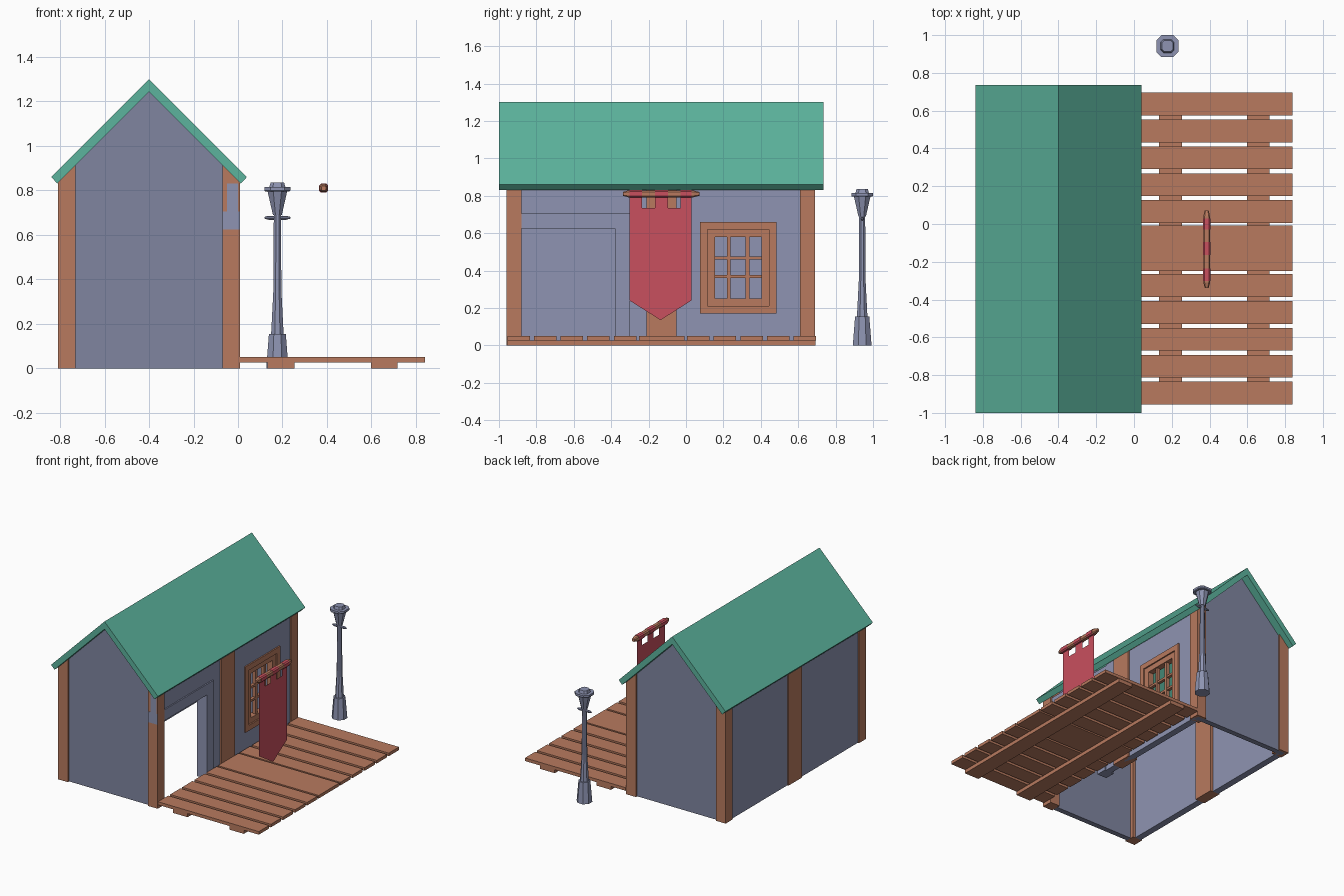
import bpy, bmesh, math
from mathutils import Vector

if "Cube" in bpy.data.objects:
    bpy.data.objects.remove(bpy.data.objects["Cube"])

def mat(name, r, g, b):
    m = bpy.data.materials.new(name)
    m.diffuse_color = (r, g, b, 1)
    m.use_nodes = True
    m.node_tree.nodes["Principled BSDF"].inputs["Base Color"].default_value = m.diffuse_color
    return m

WOOD = mat("brown wood", .479, .195, .114)
STONE = mat("blue grey", .271, .296, .445)
GABLE = mat("dark blue grey", .216, .235, .352)
GREEN = mat("green roof", .107, .456, .337)
RED = mat("red cloth", .584, .080, .112)

def finish(bm, name, material):
    bmesh.ops.recalc_face_normals(bm, faces=bm.faces)
    me = bpy.data.meshes.new(name)
    bm.to_mesh(me)
    bm.free()
    me.materials.append(material)
    ob = bpy.data.objects.new(name, me)
    bpy.context.collection.objects.link(ob)
    return ob

def boxes(name, material, *spans):
    """Boxes given as (x0, x1, y0, y1, z0, z1), in one object."""
    bm = bmesh.new()
    for x0, x1, y0, y1, z0, z1 in spans:
        r = bmesh.ops.create_cube(bm, size=1)
        for v in r['verts']:
            v.co = ((x0 + x1) / 2 + v.co.x * (x1 - x0),
                    (y0 + y1) / 2 + v.co.y * (y1 - y0),
                    (z0 + z1) / 2 + v.co.z * (z1 - z0))
    return finish(bm, name, material)

def prism(name, material, pts, y0, y1):
    """Profile in x, z extruded along y."""
    bm = bmesh.new()
    f = bm.faces.new([bm.verts.new((x, y0, z)) for x, z in pts])
    ext = bmesh.ops.extrude_face_region(bm, geom=[f])
    moved = [g for g in ext['geom'] if isinstance(g, bmesh.types.BMVert)]
    bmesh.ops.translate(bm, verts=moved, vec=(0, y1 - y0, 0))
    return finish(bm, name, material)

def loft(name, material, origin, axis, rings, cut=.42):
    """Chamfered-square sections (position, half width) lofted along an axis."""
    bm = bmesh.new()
    prev = None
    for t, h in rings:
        c = h * cut
        sec = [(h, -c), (h, c), (c, h), (-c, h), (-h, c), (-h, -c), (-c, -h), (c, -h)]
        loop = []
        for a, b in sec:
            off = {'x': (t, a, b), 'y': (a, t, b), 'z': (a, b, t)}[axis]
            loop.append(bm.verts.new(Vector(origin) + Vector(off)))
        if prev:
            for i in range(8):
                j = (i + 1) % 8
                bm.faces.new((prev[i], prev[j], loop[j], loop[i]))
        else:
            bm.faces.new(loop)
        prev = loop
    bm.faces.new(prev)
    return finish(bm, name, material)

CX, CY = -.4, -.135          # house centre
APEX = 1.243                 # underside of the ridge
under = lambda x: APEX - abs(x - CX)

# roof: one bent slab with square-cut eaves
prism("roof", GREEN, [(CX, 1.3), (.04, .86), (.012, .831), (CX, APEX),
                      (2 * CX - .012, .831), (2 * CX - .04, .86)], -1, .735)

# posts with tops cut to the roof slope
for side, (a, b) in (("right", (-.07, .01)), ("left", (-.81, -.73))):
    prof = [(a, 0), (b, 0), (b, under(b)), (a, under(a))]
    for part, y0, y1 in (("front", -.96, -.88), ("middle", -.21, -.05), ("back", .61, .69)):
        prism(f"{side}_{part}_post", WOOD, prof, y0, y1)

# gable walls
for part, y0, y1 in (("front", -.945, -.905), ("back", .635, .675)):
    prism(f"{part}_gable_wall", GABLE,
          [(-.79, 0), (-.01, 0), (-.01, under(-.01)), (CX, APEX), (-.79, under(-.79))], y0, y1)

# long walls, the right one with a doorway and a window opening
boxes("left_wall", STONE, (-.80, -.75, -.92, .65, 0, .84))
X = (-.05, 0)
boxes("right_wall", STONE,
      (*X, -.961, -.30, .70, .832), (*X, -.30, .11, 0, .84),
      (*X, .11, .45, 0, .21), (*X, .11, .45, .625, .84), (*X, .45, .65, 0, .84))
boxes("door_frame", STONE,
      (-.07, .0095, -.961, -.30, .625, .705), (-.07, .0095, -.38, -.30, 0, .625))

# window: outer trim, inner frame and glazing bars
def frame(name, x0, x1, y0, y1, z0, z1, w):
    boxes(name, WOOD, (x0, x1, y0, y0 + w, z0, z1), (x0, x1, y1 - w, y1, z0, z1),
          (x0, x1, y0 + w, y1 - w, z0, z0 + w), (x0, x1, y0 + w, y1 - w, z1 - w, z1))

frame("window_trim", -.06, .01, .075, .485, .17, .66, .04)
frame("window_frame", -.045, 0, .113, .447, .208, .622, .042)
bars = [(-.035, -.008, y - .01, y + .01, .25, .585) for y in (.229, .329)]
bars += [(-.033, -.01, .155, .405, z - .008, z + .008) for z in (.367, .467)]
boxes("window_bars", WOOD, *bars)

# deck: five planks, a wide one, five planks, on two joists
planks = [(.01, .84, -.25, -.008, .027, .05)]
for i in range(5):
    s = -.955 + i * .1423
    planks.append((.01, .84, s, s + .12, .027, .05))
    planks.append((.01, .84, -.26 - s - .12, -.26 - s, .027, .05))
boxes("deck_planks", WOOD, *planks)
boxes("deck_joists", WOOD, *[(x, x + .12, -.955, .692, 0, .027) for x in (.133, .597)])

# banner: rod, cloth loops and pointed cloth
BX, BZ = .385, .81
loft("banner_rod", WOOD, (BX, 0, BZ), 'y',
     [(-.338, .010), (-.31, .018), (.04, .018), (.072, .010)], .6)
for i, y in enumerate((-.302, -.165, -.030)):
    loft(f"banner_loop_{i + 1}", RED, (BX, 0, BZ), 'y',
         [(y, .020), (y + (.067 if i != 1 else .07) - .008 * (i == 2), .020)], .6)
bm = bmesh.new()
tab = [(-.302, .795), (-.235, .795), (-.235, .735), (-.165, .735), (-.165, .795),
       (-.095, .795), (-.095, .735), (-.030, .735), (-.030, .795), (.029, .795),
       (.029, .24), (-.136, .135), (-.302, .24)]
bm.faces.new([bm.verts.new((BX, y, z)) for y, z in tab])
finish(bm, "banner_cloth", RED)

# street lamp
LX, LY = .177, .942
O = (LX, LY, 0)
loft("lamp_base", STONE, O, 'z', [(0, .050), (.155, .038)])
loft("lamp_shaft", STONE, O, 'z', [(.155, .028), (.35, .018), (.70, .016)])
loft("lamp_crossbar", STONE, (LX, LY, .677), 'x',
     [(-.058, .004), (-.04, .009), (.04, .009), (.058, .004)])
loft("lamp_head", STONE, O, 'z', [(.69, .020), (.80, .045)])
loft("lamp_cap", STONE, O, 'z', [(.795, .054), (.80, .058), (.815, .058), (.815, .036), (.836, .030)], .55)
